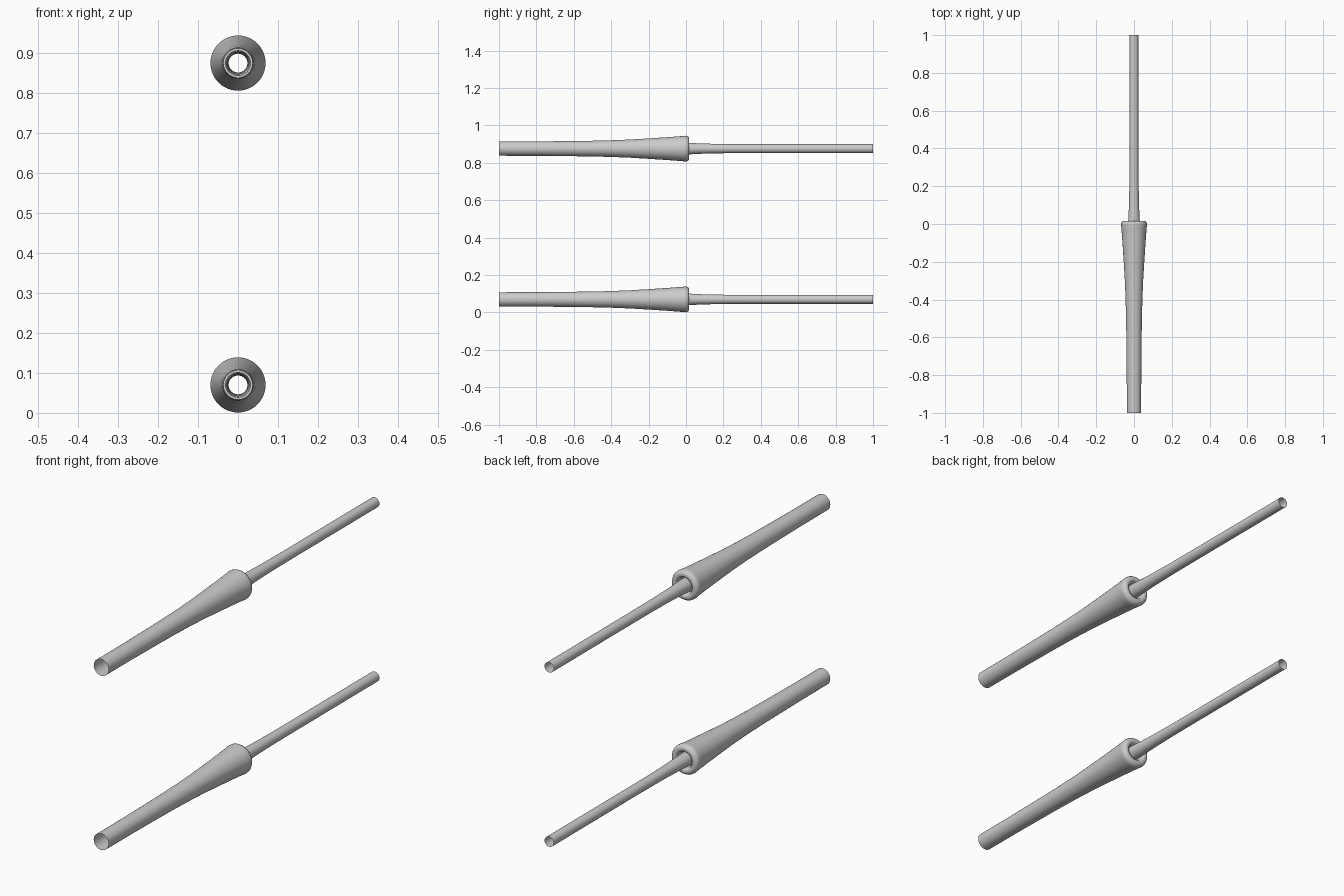
import bpy, bmesh, math

if "Cube" in bpy.data.objects:
    bpy.data.objects.remove(bpy.data.objects["Cube"])

SIDES = 48

# sleeve profile (y, radius): long flared tube with a rounded rim, turned in at the mouth
SLEEVE = [(-1, .038), (-.8, .0385), (-.6, .0405), (-.5, .042), (-.4, .0445), (-.3, .0485),
          (-.2, .0545), (-.1, .061), (-.02, .067), (-.005, .069), (.005, .068), (.013, .063),
          (.017, .056), (.017, .046), (.014, .041), (.006, .038), (-.02, .037)]
# rod profile: thin tube with a slightly flared base
ROD = [(-.02, .037), (-.02, .031), (.02, .0305), (.08, .0275), (.15, .0255), (.25, .024),
       (.4, .0235), (1, .0235)]


def revolve(name, profile, z):
    """Open surface of revolution around an axis along y at height z."""
    bm = bmesh.new()
    rings = []
    for y, r in profile:
        rings.append([bm.verts.new((r * math.cos(a), y, r * math.sin(a)))
                      for a in (2 * math.pi * i / SIDES for i in range(SIDES))])
    for a, b in zip(rings, rings[1:]):
        for i in range(SIDES):
            j = (i + 1) % SIDES
            bm.faces.new((a[i], b[i], b[j], a[j]))
    bmesh.ops.recalc_face_normals(bm, faces=bm.faces)
    mesh = bpy.data.meshes.new(name)
    bm.to_mesh(mesh)
    bm.free()
    ob = bpy.data.objects.new(name, mesh)
    ob.location.z = z
    bpy.context.collection.objects.link(ob)
    bpy.ops.object.select_all(action='DESELECT')
    ob.select_set(True)
    bpy.context.view_layer.objects.active = ob
    bpy.ops.object.shade_smooth_by_angle(angle=math.radians(45))


# lower and upper tube assemblies
for label, z in (("lower", .07), ("upper", .876)):
    revolve(label + "_sleeve", SLEEVE, z)
    revolve(label + "_rod", ROD, z)
